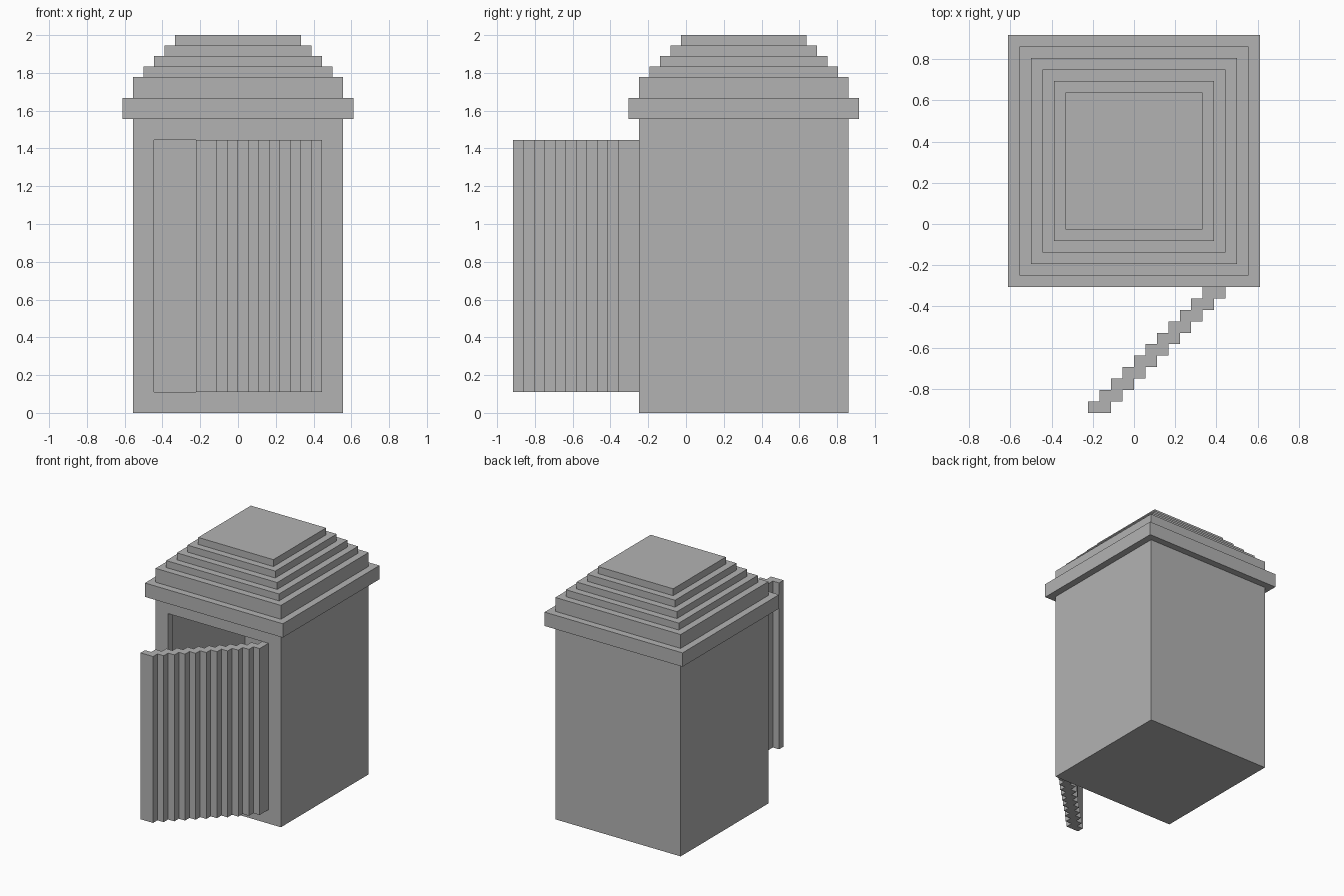
import bpy
import bmesh

cube = bpy.data.objects.get("Cube")
if cube:
    bpy.data.objects.remove(cube, do_unlink=True)

U = 1 / 18        # block size: the whole model sits on this module
CY = 5.5 * U      # centre of the hut in y

stone = bpy.data.materials.new("plain_grey")
stone.use_nodes = True
grey = (0.45, 0.45, 0.45, 1)
stone.diffuse_color = grey
stone.node_tree.nodes["Principled BSDF"].inputs["Base Color"].default_value = grey


def prism(name, outline, z0, z1):
    """Extrude a counter-clockwise xy outline from z0 to z1, in blocks."""
    bm = bmesh.new()
    base = bm.faces.new([bm.verts.new((x * U, y * U, z0 * U)) for x, y in outline])
    top = bmesh.ops.extrude_face_region(bm, geom=[base], use_keep_orig=True)
    verts = [g for g in top["geom"] if isinstance(g, bmesh.types.BMVert)]
    bmesh.ops.translate(bm, verts=verts, vec=(0, 0, (z1 - z0) * U))
    bmesh.ops.recalc_face_normals(bm, faces=bm.faces)
    mesh = bpy.data.meshes.new(name)
    bm.to_mesh(mesh)
    bm.free()
    mesh.materials.append(stone)
    obj = bpy.data.objects.new(name, mesh)
    bpy.context.collection.objects.link(obj)
    return obj


def block(name, half, y0, y1, z0, z1):
    return prism(name, [(-half, y0), (half, y0), (half, y1), (-half, y1)], z0, z1)


def cut(target, cutter):
    mod = target.modifiers.new("cut", 'BOOLEAN')
    mod.operation = 'DIFFERENCE'
    mod.solver = 'EXACT'
    mod.object = cutter
    bpy.context.view_layer.objects.active = target
    bpy.ops.object.modifier_apply(modifier=mod.name)
    bpy.data.objects.remove(cutter, do_unlink=True)


# Hollow hut body: one-block walls with a doorway in the front
mid = CY / U
body = block("hut_walls", 10, mid - 10, mid + 10, 0, 28)
cut(body, block("room_cutter", 9, mid - 9, mid + 9, 1, 27))
cut(body, block("doorway_cutter", 8, mid - 11, mid - 8.5, 2, 26))

# Stepped roof: overhanging eave, then tiers shrinking to the flat top
tiers = [("roof_eave", 11, 28, 30), ("roof_base", 10, 30, 32)]
tiers += [(f"roof_tier_{i + 1}", 9 - i, 32 + i, 33 + i) for i in range(4)]
for name, half, z0, z1 in tiers:
    block(name, half, mid - half, mid + half, z0, z1)

# Open door: a diagonal staircase in plan, hinged at the doorway's left jamb
left_side, right_side = [], []
for i in range(12):
    y = mid - 22 + i
    x = i - 4
    x_end = min(x + 2, 8)
    left_side += [(x, y), (x, y + 1)]
    if i < 11:
        right_side += [(x_end, y), (x_end, y + 1)]
right_side[-1] = (8, mid - 10)
prism("open_door", right_side + left_side[::-1], 2, 26)
